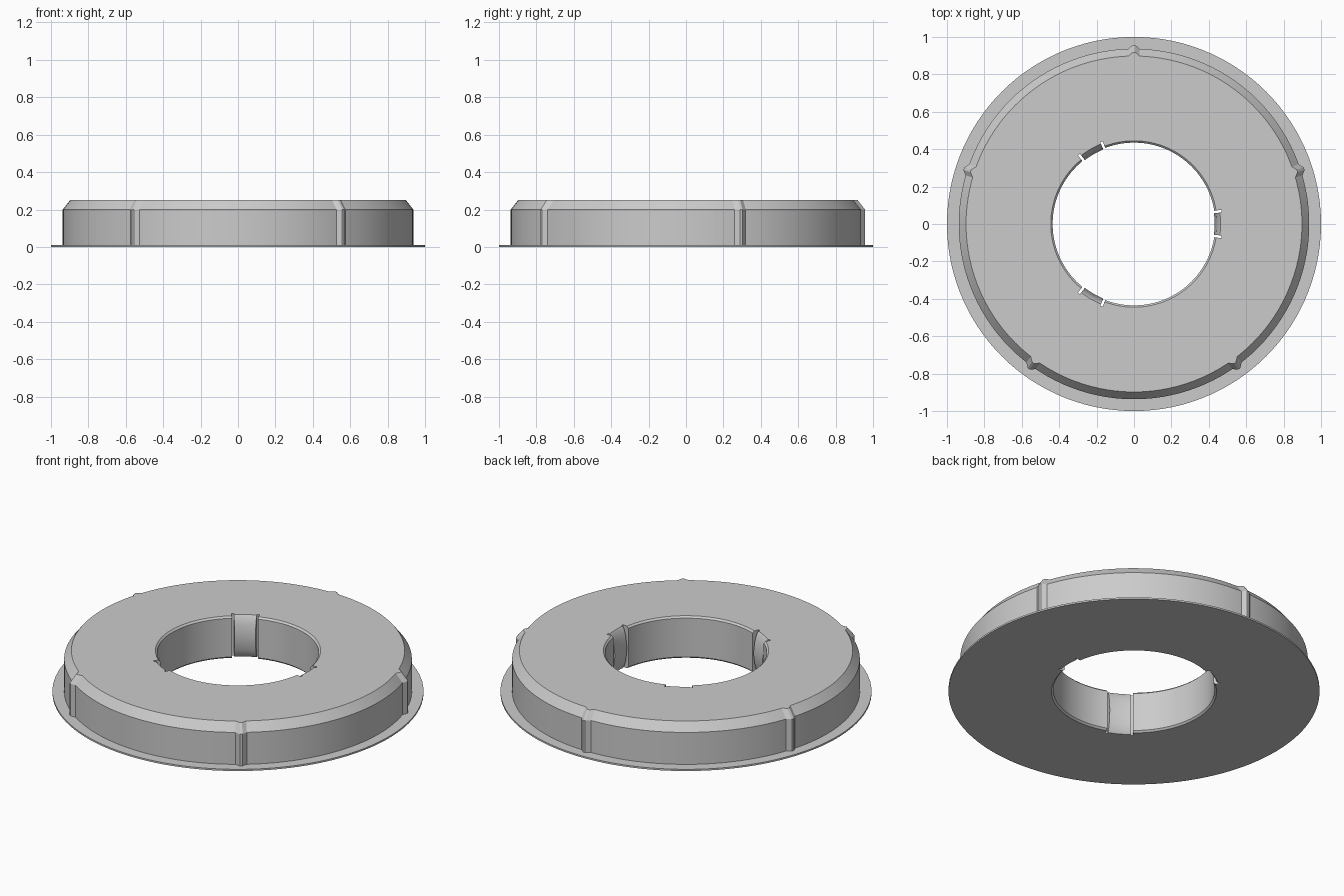
import bpy, bmesh, math

if "Cube" in bpy.data.objects:
    bpy.data.objects.remove(bpy.data.objects["Cube"])

# Plain grey plastic
grey = bpy.data.materials.new("light_grey")
grey.diffuse_color = (0.6, 0.6, 0.6, 1)
grey.use_nodes = True
grey.node_tree.nodes["Principled BSDF"].inputs["Base Color"].default_value = grey.diffuse_color

# Inner bore heights and the radii for plain wall, spring clip and slot
BORE_Z = [0.25, 0.24, 0.20, 0.125, 0.05, 0.01, 0.0]
WALL = [0.445, 0.435, 0.435, 0.435, 0.435, 0.435, 0.445]
CLIP = [0.463, 0.455, 0.441, 0.431, 0.441, 0.455, 0.463]
SLOT = [0.473] * 7
CLIP_ANGLES = (0, 120, 240)
RIDGE_ANGLES = (18, 90, 162, 234, 306)
CLIP_HALF, SLOT_HALF = 7.6, 9.3
RIDGE_HALF, RIDGE_H = 1.9, 0.02


def offset(a, b):
    return (a - b + 180) % 360 - 180


def bore(a):
    d = min(abs(offset(a, c)) for c in CLIP_ANGLES)
    return CLIP if d < CLIP_HALF else SLOT if d < SLOT_HALF else WALL


def outer(a):
    # Grip ridges push the body wall and its chamfer outwards
    d = min(abs(offset(a, c)) for c in RIDGE_ANGLES)
    h = RIDGE_H * min(1, max(0, (RIDGE_HALF - d) / (RIDGE_HALF - 0.4)))
    return [(1, 0), (1, 0.01), (0.937 + h, 0.01),
            (0.937 + h, 0.20), (0.898 + h, 0.25)]


# Sample angles: even steps plus the edges of ridges, clips and slots
angles = {float(a) for a in range(0, 360, 3)}
for c in RIDGE_ANGLES:
    angles -= {a for a in angles if abs(offset(a, c)) < RIDGE_HALF}
    angles |= {(c + s) % 360 for s in (-RIDGE_HALF, -0.4, 0.4, RIDGE_HALF)}
for c in CLIP_ANGLES:
    for edge in (CLIP_HALF, SLOT_HALF):
        for s in (-edge, edge):
            angles |= {(c + s - 0.02) % 360, (c + s + 0.02) % 360}

# Sweep the changing cross-section round the axis
bm = bmesh.new()
columns = []
for a in sorted(angles):
    profile = outer(a) + list(zip(bore(a), BORE_Z))
    t = math.radians(a)
    columns.append([bm.verts.new((r * math.cos(t), r * math.sin(t), z))
                    for r, z in profile])
n = len(columns[0])
for i, col in enumerate(columns):
    nxt = columns[(i + 1) % len(columns)]
    for j in range(n):
        k = (j + 1) % n
        bm.faces.new((col[j], nxt[j], nxt[k], col[k]))
bmesh.ops.recalc_face_normals(bm, faces=bm.faces)

mesh = bpy.data.meshes.new("flanged_ring")
bm.to_mesh(mesh)
bm.free()
mesh.materials.append(grey)
ring = bpy.data.objects.new("flanged_ring", mesh)
bpy.context.collection.objects.link(ring)

# Smooth round walls, crisp edges
bpy.context.view_layer.objects.active = ring
ring.select_set(True)
bpy.ops.object.shade_smooth_by_angle(angle=math.radians(25))
